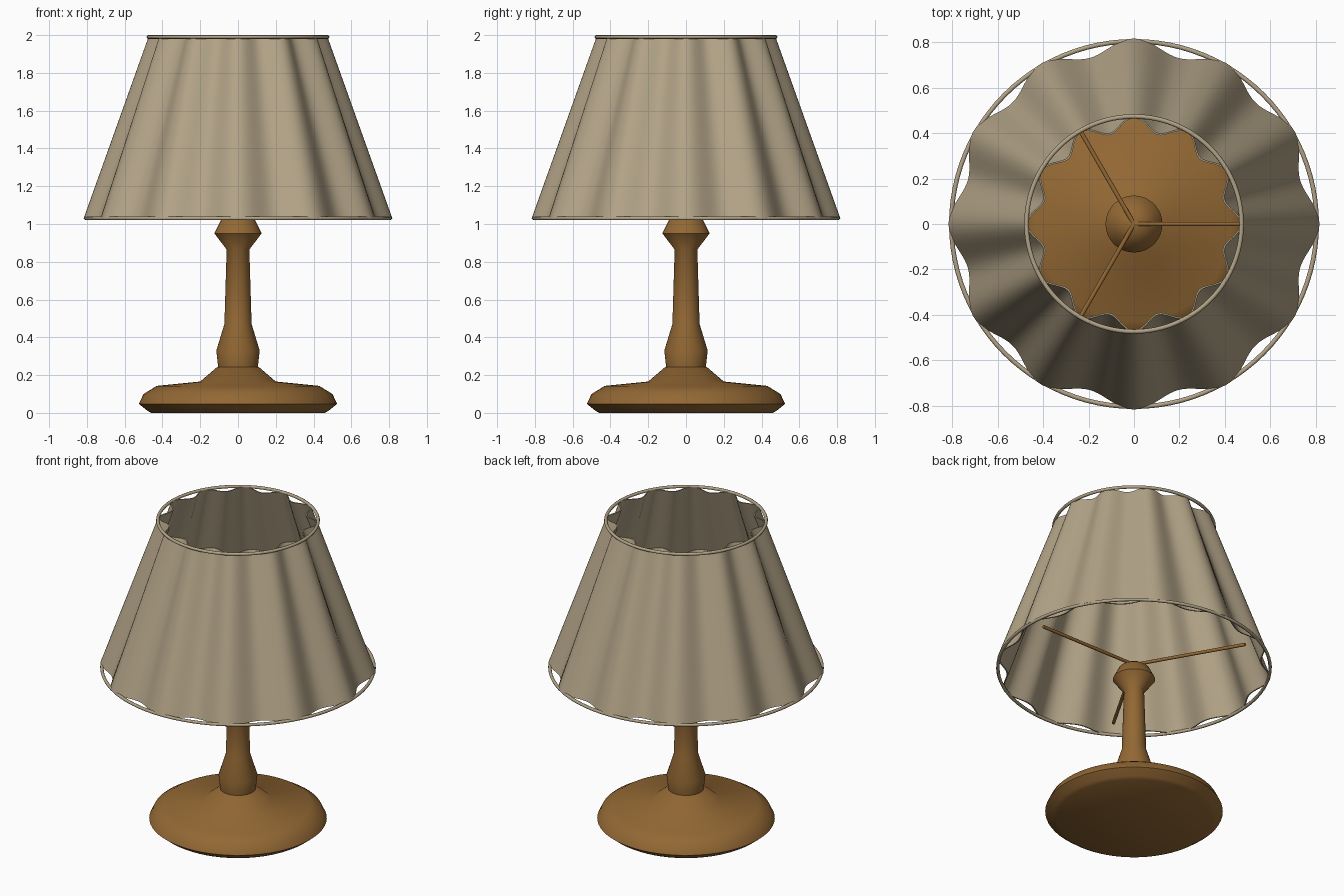
import bpy, bmesh, math
from mathutils import Vector

if "Cube" in bpy.data.objects:
    bpy.data.objects.remove(bpy.data.objects["Cube"])


def material(name, rgb):
    m = bpy.data.materials.new(name)
    m.diffuse_color = (*rgb, 1)
    m.use_nodes = True
    m.node_tree.nodes["Principled BSDF"].inputs["Base Color"].default_value = m.diffuse_color
    return m


WOOD = material("brown wood", (0.29, 0.138, 0.034))
FABRIC = material("beige fabric", (0.45, 0.37, 0.245))


def finish(name, bm, mat, angle=60):
    bmesh.ops.recalc_face_normals(bm, faces=bm.faces)
    me = bpy.data.meshes.new(name)
    bm.to_mesh(me)
    bm.free()
    ob = bpy.data.objects.new(name, me)
    bpy.context.collection.objects.link(ob)
    me.materials.append(mat)
    bpy.ops.object.select_all(action='DESELECT')
    ob.select_set(True)
    bpy.context.view_layer.objects.active = ob
    bpy.ops.object.shade_smooth_by_angle(angle=math.radians(angle))
    return ob


def sweep(name, profile, mat, n, angle, wave=None, closed=False):
    """Turn a (radius, z) profile around z; wave(a) is added to the radius."""
    bm = bmesh.new()
    rings = []
    for r, z in profile:
        ring = []
        for i in range(n):
            a = 2 * math.pi * i / n
            rr = r + (wave(a) if wave else 0)
            ring.append(bm.verts.new((rr * math.cos(a), rr * math.sin(a), z)))
        rings.append(ring)
    pairs = list(zip(rings, rings[1:]))
    if closed:
        pairs.append((rings[-1], rings[0]))
    else:
        bm.faces.new(rings[0])
        bm.faces.new(rings[-1])
    for p, q in pairs:
        for i in range(n):
            j = (i + 1) % n
            bm.faces.new((p[i], p[j], q[j], q[i]))
    return finish(name, bm, mat, angle)


# Turned base and stem with a rounded knob on top
sweep("turned_stand", [(0.46, 0), (0.48, 0.012), (0.525, 0.048), (0.50, 0.10),
                       (0.43, 0.143), (0.20, 0.166), (0.11, 0.243), (0.105, 0.243),
                       (0.115, 0.33), (0.072, 0.47), (0.06, 0.865), (0.125, 0.95),
                       (0.09, 1.02), (0.045, 1.05), (0.01, 1.058)], WOOD, 64, 50)

# Fluted shade: twelve waves, thin wall
T = 0.008
sweep("fluted_shade", [(0.787, 1.03), (0.444, 1.99), (0.444 - T, 1.99), (0.787 - T, 1.03)],
      FABRIC, 240, 45, wave=lambda a: 0.03 * math.cos(12 * a), closed=True)


# Wire hoops at both rims of the shade
def hoop(name, radius, z, tube):
    prof = [(radius + tube * math.cos(k * math.pi / 4), z + tube * math.sin(k * math.pi / 4))
            for k in range(8)]
    sweep(name, prof, FABRIC, 96, 60, closed=True)


hoop("top_hoop", 0.474, 1.99, 0.01)
hoop("bottom_hoop", 0.805, 1.03, 0.01)

# Three spokes that carry the shade
for k in range(3):
    a = k * 2 * math.pi / 3
    d = Vector((math.cos(a), math.sin(a), 0))
    bm = bmesh.new()
    bmesh.ops.create_cone(bm, cap_ends=True, segments=10, radius1=0.01, radius2=0.01, depth=0.7)
    rot = d.to_track_quat('Z', 'Y').to_matrix()
    bmesh.ops.rotate(bm, verts=bm.verts, matrix=rot)
    bmesh.ops.translate(bm, verts=bm.verts, vec=d * 0.35 + Vector((0, 0, 1.05)))
    finish(f"spoke_{k + 1}", bm, WOOD, 50)
